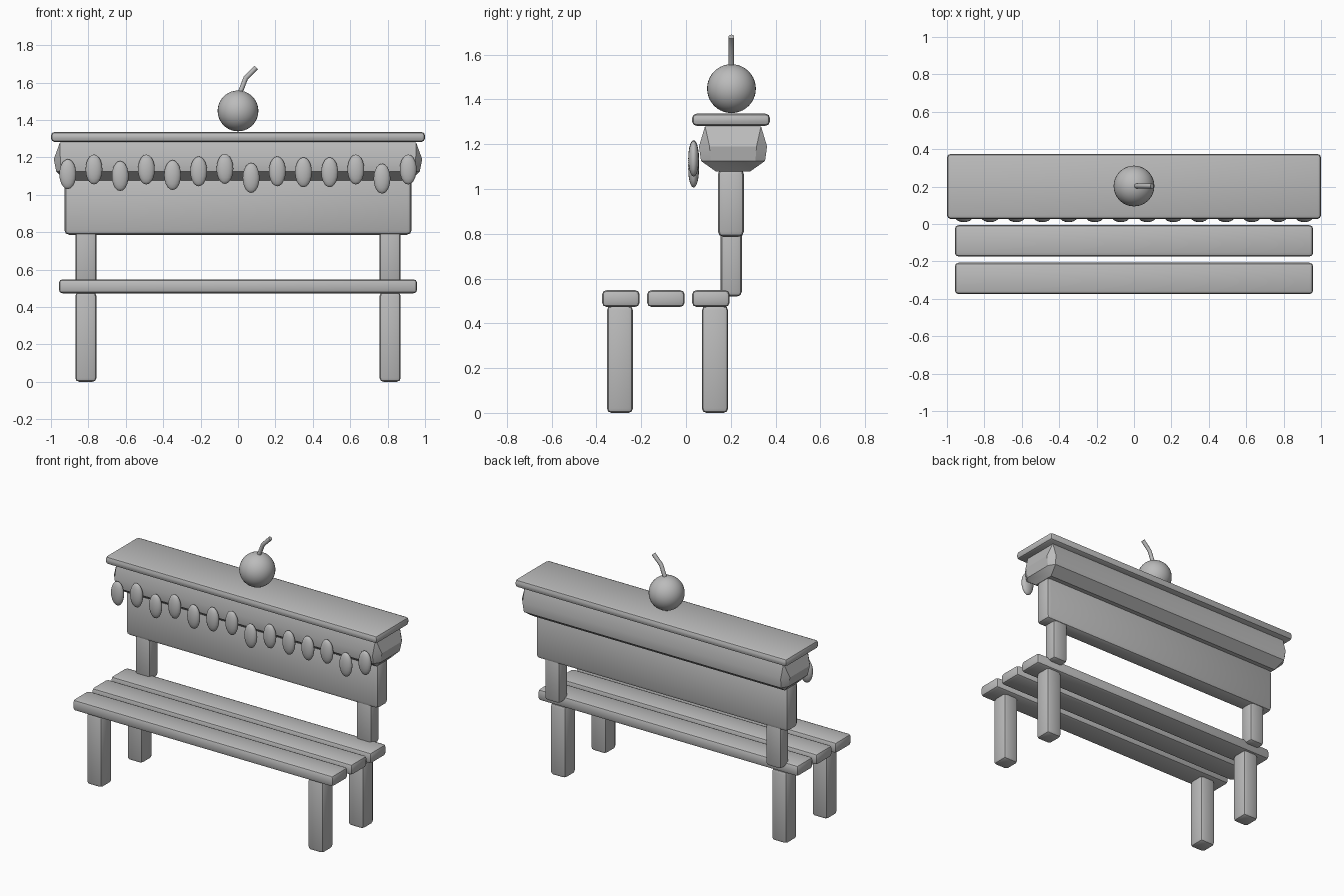
import bpy, bmesh, math
from mathutils import Vector

if "Cube" in bpy.data.objects:
    bpy.data.objects.remove(bpy.data.objects["Cube"])

grey = bpy.data.materials.new("plain grey")
grey.diffuse_color = (0.5, 0.5, 0.5, 1)
grey.use_nodes = True
grey.node_tree.nodes["Principled BSDF"].inputs["Base Color"].default_value = grey.diffuse_color


def finish(name, bm, angle=35):
    bmesh.ops.recalc_face_normals(bm, faces=bm.faces[:])
    me = bpy.data.meshes.new(name)
    bm.to_mesh(me)
    bm.free()
    me.materials.append(grey)
    ob = bpy.data.objects.new(name, me)
    bpy.context.collection.objects.link(ob)
    bpy.ops.object.select_all(action='DESELECT')
    ob.select_set(True)
    bpy.context.view_layer.objects.active = ob
    bpy.ops.object.shade_smooth_by_angle(angle=math.radians(angle))
    return ob


def box(name, x, y, z, bevel=0.02):
    """Rounded box from (min, max) ranges."""
    bm = bmesh.new()
    bmesh.ops.create_cube(bm, size=1)
    for v in bm.verts:
        v.co = Vector([(a + b) / 2 + c * (b - a) for (a, b), c in zip((x, y, z), v.co)])
    bmesh.ops.bevel(bm, geom=bm.edges[:], offset=bevel, segments=2,
                    profile=0.5, affect='EDGES')
    return finish(name, bm)


def ellipsoid(name, centre, radii, u=24, v=16):
    bm = bmesh.new()
    bmesh.ops.create_uvsphere(bm, u_segments=u, v_segments=v, radius=1)
    for p in bm.verts:
        p.co = Vector([c + r * q for c, r, q in zip(centre, radii, p.co)])
    return finish(name, bm, 60)


# seat slats
for i, y in enumerate((-0.375, -0.174, 0.027)):
    box(f"seat_slat_{i + 1}", (-0.958, 0.958), (y, y + 0.168), (0.473, 0.548))

# legs and back posts
for side, s in (("left", -1), ("right", 1)):
    x = tuple(sorted((s * 0.757, s * 0.87)))
    box(f"front_leg_{side}", x, (-0.353, -0.237), (0, 0.478))
    box(f"back_leg_{side}", x, (0.071, 0.188), (0, 0.478))
    box(f"back_post_{side}", x, (0.155, 0.249), (0.52, 0.86))

# backrest panel and top board
box("backrest", (-0.928, 0.928), (0.142, 0.259), (0.786, 1.09), 0.025)
box("top_board", (-1, 1), (0.027, 0.375), (1.282, 1.336))

# bulging faceted roll below the top board
bm = bmesh.new()
for x, y, z in ((0.952, 0.125, 1.28), (0.985, 0.105, 1.19), (0.95, 0.152, 1.19),
                (0.972, 0.1, 1.125), (0.945, 0.143, 1.125), (0.925, 0.075, 1.077)):
    for sx in (-1, 1):
        for sy in (-1, 1):
            bm.verts.new((sx * x, 0.21 + sy * y, z))
bmesh.ops.convex_hull(bm, input=bm.verts[:])
bmesh.ops.dissolve_limit(bm, angle_limit=0.01, verts=bm.verts[:], edges=bm.edges[:])
finish("icing_roll", bm, 25)

# icing drips along the front
drip_z = (1.11, 1.135, 1.10, 1.135, 1.105, 1.125, 1.138,
          1.09, 1.125, 1.12, 1.12, 1.135, 1.086, 1.135)
for i, z in enumerate(drip_z):
    ellipsoid(f"drip_{i + 1}", (-0.91 + i * 0.14, 0.034, z), (0.045, 0.024, 0.08), 16, 10)

# cherry and its bent stem
ellipsoid("cherry", (0, 0.203, 1.448), (0.109,) * 3, 32, 20)
path = [Vector(p) for p in ((0.005, 0.203, 1.53), (0.042, 0.203, 1.625), (0.097, 0.203, 1.68))]
bm = bmesh.new()
rings = []
for i, p in enumerate(path):
    t = (path[min(i + 1, 2)] - path[max(i - 1, 0)]).normalized()
    n = t.cross(Vector((0, 1, 0)))
    ring = []
    for k in range(10):
        a = k * math.tau / 10
        ring.append(bm.verts.new(p + 0.013 * (math.cos(a) * n + math.sin(a) * Vector((0, 1, 0)))))
    rings.append(ring)
for r, q in zip(rings, rings[1:]):
    for k in range(10):
        bm.faces.new((r[k], r[(k + 1) % 10], q[(k + 1) % 10], q[k]))
bm.faces.new(rings[0])
bm.faces.new(rings[-1])
finish("cherry_stem", bm, 50)
